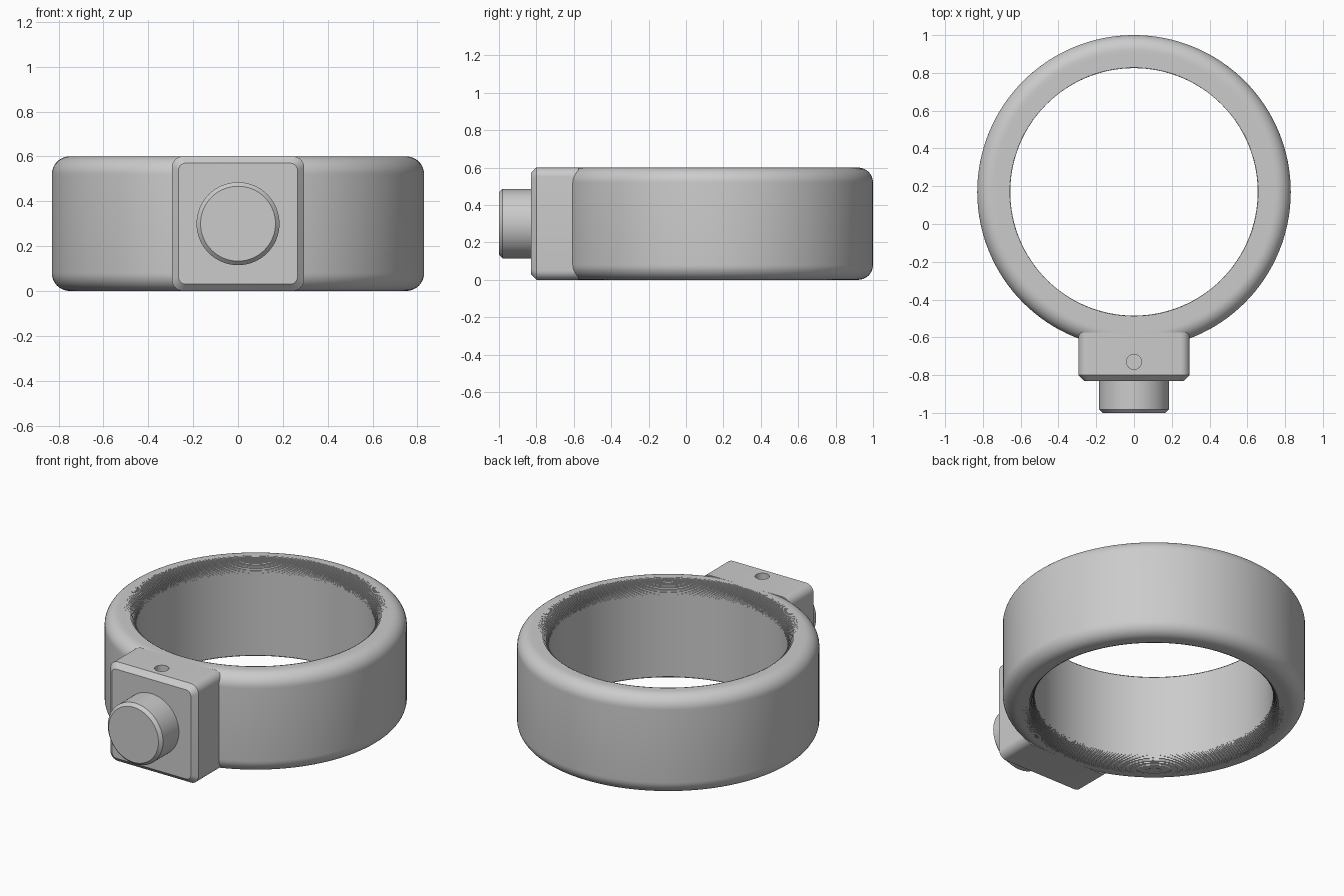
import bpy, bmesh
from math import cos, sin, pi, radians
from mathutils import Matrix

cube = bpy.data.objects.get("Cube")
if cube:
    bpy.data.objects.remove(cube, do_unlink=True)

H, CY = 0.6, 0.17          # height, ring centre in y
R_OUT, R_IN, FILLET = 0.83, 0.655, 0.08

grey = bpy.data.materials.new("light_grey")
grey.use_nodes = True
colour = (0.6, 0.6, 0.6, 1)
grey.diffuse_color = colour
grey.node_tree.nodes["Principled BSDF"].inputs["Base Color"].default_value = colour


def make(name, bm):
    bmesh.ops.recalc_face_normals(bm, faces=bm.faces)
    me = bpy.data.meshes.new(name)
    bm.to_mesh(me)
    bm.free()
    ob = bpy.data.objects.new(name, me)
    me.materials.append(grey)
    bpy.context.collection.objects.link(ob)
    return ob


def smooth(ob, angle=35):
    bpy.ops.object.select_all(action='DESELECT')
    ob.select_set(True)
    bpy.context.view_layer.objects.active = ob
    bpy.ops.object.shade_smooth_by_angle(angle=radians(angle))


def lathe(name, profile, matrix, steps=128):
    """Closed profile of (radius, height) spun around the axis."""
    bm = bmesh.new()
    rings = [[bm.verts.new((r * cos(2 * pi * i / steps), r * sin(2 * pi * i / steps), z))
              for r, z in profile] for i in range(steps)]
    n = len(profile)
    for i in range(steps):
        a, b = rings[i], rings[(i + 1) % steps]
        for j in range(n):
            k = (j + 1) % n
            bm.faces.new((a[j], b[j], b[k], a[k]))
    bm.transform(matrix)
    return make(name, bm)


# Ring: smooth outer fillets, finely stepped inner fillets
def arc(t):
    return FILLET * (1 - cos(t)), FILLET * (1 - sin(t))

outer_top = []
for i in range(11):
    dr, dz = arc(pi / 2 * i / 10)
    outer_top.append((R_OUT - dr, H - dz))
inner_top = []
STEPS = 18
for i in range(STEPS):
    dr0, dz0 = arc(pi / 2 * (1 - i / STEPS))
    dr1, dz1 = arc(pi / 2 * (1 - (i + 1) / STEPS))
    inner_top += [(R_IN + dr0, H - dz0), (R_IN + dr1, H - dz0)]
inner_top.append((R_IN, H - FILLET))
top = outer_top + inner_top
profile = top + [(r, H - z) for r, z in reversed(top)]
ring = lathe("ring", profile, Matrix.Translation((0, CY, 0)))
smooth(ring)

# Mounting block: rounded long edges, chamfered front
HALF, BACK, FRONT, CHAMFER, CORNER = 0.295, -0.575, -0.83, 0.03, 0.05


def rounded_loop(bm, y, inset):
    w, h, r = HALF - inset, H / 2 - inset, CORNER - inset * 0.6
    pts = []
    for q, (sx, sz) in enumerate(((1, 1), (-1, 1), (-1, -1), (1, -1))):
        for i in range(9):
            t = pi / 2 * (q + i / 8)
            pts.append(bm.verts.new((sx * (w - r) + r * cos(t), y,
                                     H / 2 + sz * (h - r) + r * sin(t))))
    return pts

bm = bmesh.new()
loops = [rounded_loop(bm, BACK, 0), rounded_loop(bm, FRONT + CHAMFER, 0),
         rounded_loop(bm, FRONT, CHAMFER)]
bm.faces.new(loops[0])
bm.faces.new(loops[-1])
for a, b in zip(loops, loops[1:]):
    for i in range(len(a)):
        k = (i + 1) % len(a)
        bm.faces.new((a[i], a[k], b[k], b[i]))
block = make("mounting_block", bm)

# Small screw hole in the top of the block
bm = bmesh.new()
bmesh.ops.create_cone(bm, cap_ends=True, segments=32, radius1=0.04, radius2=0.04, depth=0.4,
                      matrix=Matrix.Translation((0, -0.73, H)))
cutter = make("screw_hole_cutter", bm)
cutter.hide_render = True
cutter.hide_viewport = True
cut = block.modifiers.new("screw_hole", 'BOOLEAN')
cut.operation, cut.solver, cut.object = 'DIFFERENCE', 'EXACT', cutter
bpy.context.view_layer.update()
depsgraph = bpy.context.evaluated_depsgraph_get()
block_mesh = bpy.data.meshes.new_from_object(block.evaluated_get(depsgraph))
block.modifiers.clear()
block.data = block_mesh
bpy.data.objects.remove(cutter, do_unlink=True)
smooth(block, 25)

# Round plug with a chamfered tip
R_PLUG, TIP = 0.185, 0.018
bm = bmesh.new()
bmesh.ops.create_cone(bm, cap_ends=True, segments=64, radius1=R_PLUG, radius2=R_PLUG, depth=0.19,
                      matrix=Matrix.Translation((0, -0.905, H / 2)) @ Matrix.Rotation(pi / 2, 4, 'X'))
tip_edges = [e for e in bm.edges if all(v.co.y < -0.99 for v in e.verts)]
bmesh.ops.bevel(bm, geom=tip_edges, offset=TIP, segments=1, affect='EDGES')
smooth(make("plug", bm), 25)
